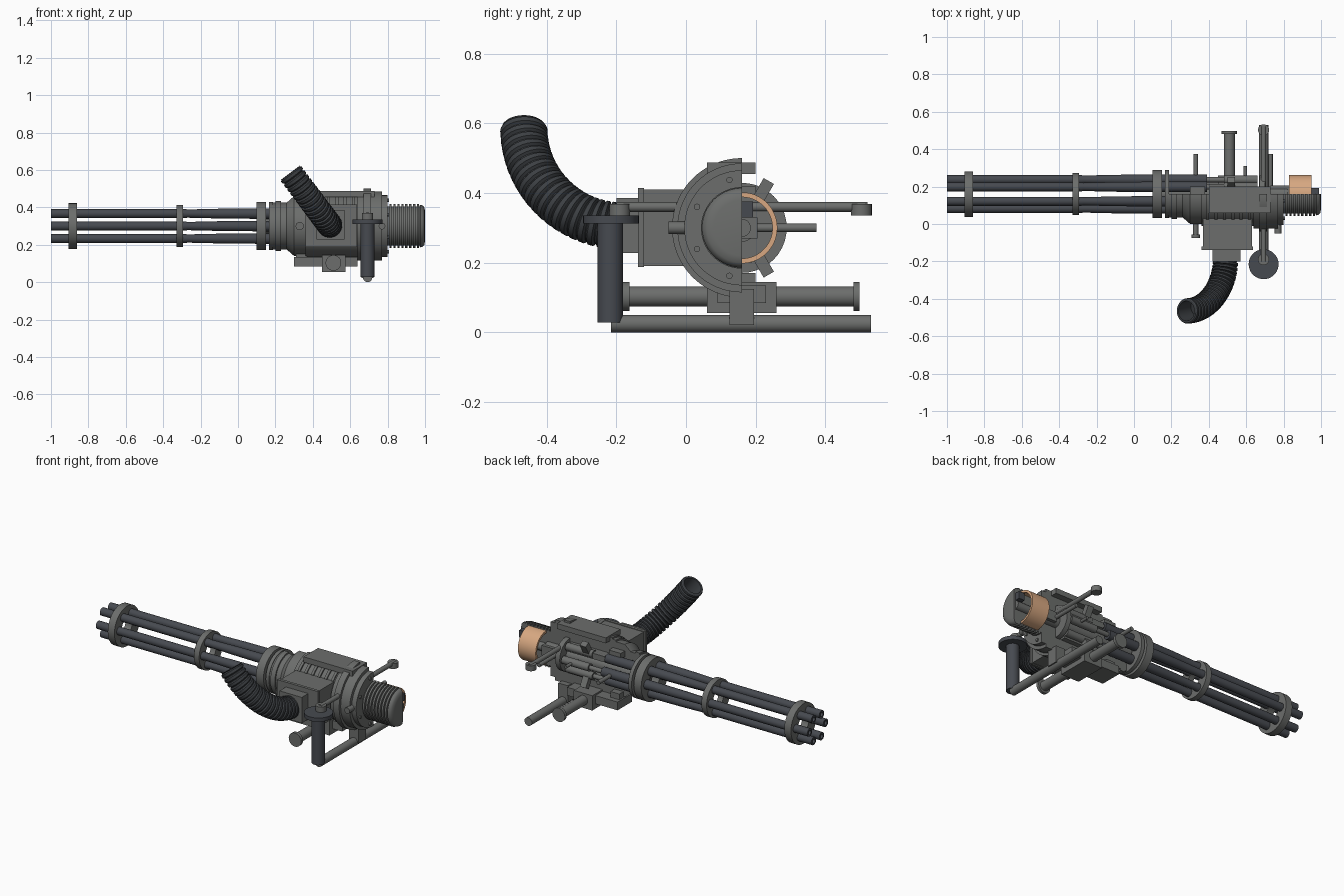
import bpy, bmesh, math
from math import pi, cos, sin
from mathutils import Vector, Matrix

cube = bpy.data.objects.get("Cube")
if cube:
    bpy.data.objects.remove(cube)


def material(name, rgb):
    m = bpy.data.materials.new(name)
    m.use_nodes = True
    m.diffuse_color = (*rgb, 1)
    bsdf = next(n for n in m.node_tree.nodes if n.type == 'BSDF_PRINCIPLED')
    bsdf.inputs["Base Color"].default_value = (*rgb, 1)
    bsdf.inputs["Roughness"].default_value = 0.6
    return m


GREY = material("warm_grey_metal", (0.15, 0.155, 0.15))
STEEL = material("dark_blue_steel", (0.062, 0.068, 0.08))
RUBBER = material("dark_rubber", (0.045, 0.05, 0.056))
COPPER = material("copper", (0.68, 0.39, 0.22))
AY, AZ = 0.16, 0.30            # main axis, running along x
HALF = (pi / 2, 3 * pi / 2)    # the closed half of the housing


def finish(name, bm, mat):
    bmesh.ops.recalc_face_normals(bm, faces=bm.faces)
    me = bpy.data.meshes.new(name)
    bm.to_mesh(me)
    bm.free()
    me.materials.append(mat)
    ob = bpy.data.objects.new(name, me)
    bpy.context.collection.objects.link(ob)
    bpy.ops.object.select_all(action='DESELECT')
    ob.select_set(True)
    bpy.context.view_layer.objects.active = ob
    bpy.ops.object.shade_smooth_by_angle(angle=math.radians(35))
    return ob


def box(name, x, y, z, mat=GREY, turn=None):
    """Block from (min, max) pairs; turn spins it about the main axis."""
    bm = bmesh.new()
    bmesh.ops.create_cube(bm, size=1)
    for v in bm.verts:
        v.co = [lo + (c + 0.5) * (hi - lo) for c, (lo, hi) in zip(v.co, (x, y, z))]
    if turn is not None:
        bmesh.ops.rotate(bm, verts=bm.verts, cent=(0, AY, AZ),
                         matrix=Matrix.Rotation(turn, 3, 'X'))
    return finish(name, bm, mat)


def rod(name, start, end, r, mat=GREY, sides=24):
    a, b = Vector(start), Vector(end)
    bm = bmesh.new()
    bmesh.ops.create_cone(bm, cap_ends=True, segments=sides, radius1=r, radius2=r,
                          depth=(b - a).length)
    spin = (b - a).to_track_quat('Z', 'Y').to_matrix().to_4x4()
    bmesh.ops.transform(bm, verts=bm.verts, matrix=Matrix.Translation((a + b) / 2) @ spin)
    return finish(name, bm, mat)


def lathe(name, profile, mat=GREY, arc=(0, 2 * pi), cy=AY, cz=AZ, sides=40, loop=False):
    """Revolve (x, radius) points about an x-parallel axis; part arcs get flat ends."""
    bm = bmesh.new()
    full = arc[1] - arc[0] > 6.2
    count = sides if full else sides + 1
    rings = []
    for i in range(count):
        a = arc[0] + (arc[1] - arc[0]) * i / sides
        rings.append([bm.verts.new((x, cy + r * cos(a), cz + r * sin(a))) for x, r in profile])
    n = len(profile)
    for i in range(sides):
        p, q = rings[i], rings[(i + 1) % count]
        for j in range(n if loop else n - 1):
            k = (j + 1) % n
            bm.faces.new((p[j], p[k], q[k], q[j]))
    if not full:
        bm.faces.new(rings[0])
        bm.faces.new(rings[-1])
    bmesh.ops.remove_doubles(bm, verts=bm.verts, dist=1e-5)
    return finish(name, bm, mat)


def band(name, x0, x1, r0, r1, mat=GREY, arc=(0, 2 * pi)):
    return lathe(name, [(x0, r0), (x1, r0), (x1, r1), (x0, r1)], mat, arc, loop=True)


# Barrel cluster with bored muzzles, and the bolts behind it
for i in range(6):
    a = i * pi / 3
    cy, cz = AY + 0.077 * cos(a), AZ + 0.077 * sin(a)
    lathe(f"barrel_{i + 1}", [(-0.93, 0), (-0.93, 0.013), (-1, 0.013), (-1, 0.024),
                              (-0.28, 0.024), (-0.27, 0.022), (-0.1, 0.026),
                              (0.1, 0.028), (0.39, 0.028), (0.39, 0)],
          STEEL, cy=cy, cz=cz, sides=20)
    if cos(a) > 0:
        lathe(f"bolt_{i + 1}", [(0.39, 0), (0.39, 0.014), (0.48, 0.014), (0.48, 0.023),
                                (0.66, 0.023), (0.66, 0)], cy=cy, cz=cz, sides=20)
        if i:
            box(f"bolt_lug_{i + 1}", (0.5, 0.54), (AY + 0.09, AY + 0.155),
                (AZ - 0.017, AZ + 0.017), turn=a)

# Barrel clamps
for name, x0, x1, r in (("muzzle", -0.905, -0.86, 0.122), ("middle", -0.33, -0.295, 0.113),
                        ("rear", 0.1, 0.15, 0.129), ("breech", 0.165, 0.187, 0.129)):
    band(name + "_clamp", x0, x1, 0.05, r)
rod("rotor_shaft", (0.15, AY, AZ), (0.82, AY, AZ), 0.04)
rod("rotor_plate", (0.67, AY, AZ), (0.7, AY, AZ), 0.1)

# Half housing, cut flat along the main axis
lathe("housing", [(0.187, 0), (0.187, 0.125), (0.26, 0.125), (0.3, 0.16), (0.36, 0.16),
                  (0.36, 0.17), (0.64, 0.17), (0.64, 0.185), (0.77, 0.185),
                  (0.77, 0.165), (0.8, 0.165), (0.8, 0)], arc=HALF)
band("housing_flange", 0.67, 0.71, 0.17, 0.2, arc=HALF)
for i in range(6):
    x = 0.385 + i * 0.045
    band(f"housing_rib_{i + 1}", x, x + 0.016, 0.16, 0.178, arc=(pi / 2, pi * 0.78))
band("front_collar", 0.2, 0.23, 0.12, 0.134, arc=HALF)
box("top_rail", (0.4, 0.73), (0.06, 0.2), (0.455, 0.488))
box("inner_rail", (0.4, 0.66), (0.15, 0.215), (0.345, 0.38))
box("inner_lower_rail", (0.4, 0.66), (0.15, 0.19), (0.2, 0.24))
box("breech_block", (0.3, 0.38), (0.12, 0.2), (0.385, 0.42))

# Drive motor: finned half casing, domed end and exposed winding
motor = [(0.79, 0), (0.79, 0.105)]
for i in range(8):
    x = 0.81 + i * 0.021
    motor += [(x, 0.105), (x, 0.117), (x + 0.012, 0.117), (x + 0.012, 0.105)]
motor += [(0.975, 0.114), (0.988, 0.11), (0.996, 0.1), (1.0, 0.08), (1.0, 0)]
lathe("motor_casing", motor, arc=HALF)
band("copper_winding", 0.83, 0.95, 0.088, 0.102, COPPER, arc=(-pi / 2, pi / 2))
rod("motor_shaft", (0.79, AY, AZ), (0.99, AY, AZ), 0.026)
box("motor_terminal", (0.95, 0.99), (0.15, 0.192), (0.33, 0.375), STEEL)
box("motor_bracket", (0.73, 0.83), (0.15, 0.205), (0.27, 0.33))
for i in range(4):
    a = pi * (0.58 + 0.28 * i)
    y, z = AY + 0.142 * cos(a), AZ + 0.142 * sin(a)
    rod(f"housing_screw_{i + 1}", (0.79, y, z), (0.808, y, z), 0.009, sides=12)

# Cross pins
for i, x in enumerate((0.33, 0.73)):
    rod(f"cross_pin_{i + 1}", (x, 0.1, AZ), (x, 0.375, AZ), 0.012, sides=16)
rod("front_pin_neck", (0.33, -0.06, AZ), (0.33, 0.1, AZ), 0.014, sides=16)
rod("front_pin_head", (0.33, -0.075, AZ), (0.33, -0.055, AZ), 0.022, sides=16)
rod("rear_lug", (0.77, -0.05, AZ), (0.77, 0.05, AZ), 0.018, sides=16)
rod("bolt_pin", (0.595, 0.24, AZ), (0.595, 0.31, AZ), 0.009, sides=12)

# Feed box with stepped neck
box("feed_box", (0.37, 0.63), (-0.125, 0.06), (0.19, 0.41))
box("feed_box_rim", (0.36, 0.635), (-0.138, -0.12), (0.188, 0.414))
box("feed_neck", (0.42, 0.57), (-0.2, -0.13), (0.228, 0.385))

# Ribbed hose: swept rings along a quarter ellipse, with an open mouth
bm = bmesh.new()
across = Vector((-0.21, 0, 0.28))
side = Vector((0.8, 0, 0.6))
rings = []


def hose_ring(t, r):
    centre = Vector((0.49, -0.18, 0.305)) + across * (1 - cos(t)) + Vector((0, -0.285, 0)) * sin(t)
    along = (across * sin(t) + Vector((0, -0.285, 0)) * cos(t)).normalized()
    up = along.cross(side)
    rings.append([bm.verts.new(centre + r * (side * cos(u) + up * sin(u)))
                  for u in (2 * pi * k / 28 for k in range(28))])


RIBS = 20
for i in range(RIBS):
    for f, r in ((0, 0.06), (0.2, 0.068), (0.7, 0.068), (0.9, 0.06)):
        hose_ring(pi / 2 * (i + f) / RIBS, r)
hose_ring(pi / 2, 0.064)
hose_ring(pi / 2, 0.053)
hose_ring(pi / 2 * 0.8, 0.05)
for p, q in zip(rings, rings[1:]):
    for k in range(28):
        m = (k + 1) % 28
        bm.faces.new((p[k], p[m], q[m], q[k]))
bm.faces.new(rings[0])
bm.faces.new(rings[-1])
finish("feed_hose", bm, RUBBER)

# Lower mount with cross tube
box("mount_plate", (0.3, 0.64), (0.09, 0.23), (0.085, 0.135))
box("mount_block", (0.45, 0.575), (0.06, 0.26), (0.055, 0.145))
rod("mount_tube", (0.51, -0.17, 0.103), (0.51, 0.49, 0.103), 0.029)
for name, y in (("front", -0.18), ("back", 0.48)):
    rod(f"mount_tube_{name}_cap", (0.51, y, 0.103), (0.51, y + 0.018, 0.103), 0.042)
box("mount_step", (0.31, 0.37), (0.1, 0.2), (0.125, 0.17))

# Carrying frame: upper rod, lower tube, clip and knuckles
FX = 0.693
rod("frame_upper_rod", (FX, -0.2, 0.36), (FX, 0.52, 0.36), 0.014)
rod("frame_lower_tube", (FX, -0.215, 0.025), (FX, 0.53, 0.025), 0.025)
box("frame_clip", (0.66, 0.725), (0.125, 0.195), (0.022, 0.125))
for name, y in (("front", -0.19), ("back", 0.503)):
    rod(f"{name}_knuckle", (FX, y, 0.336), (FX, y, 0.369), 0.03)

# Front hand grip with round guard
rod("hand_grip", (FX, -0.217, 0.028), (FX, -0.217, 0.315), 0.037, STEEL, 28)
rod("grip_guard", (FX, -0.215, 0.312), (FX, -0.215, 0.335), 0.08, STEEL, 36)
